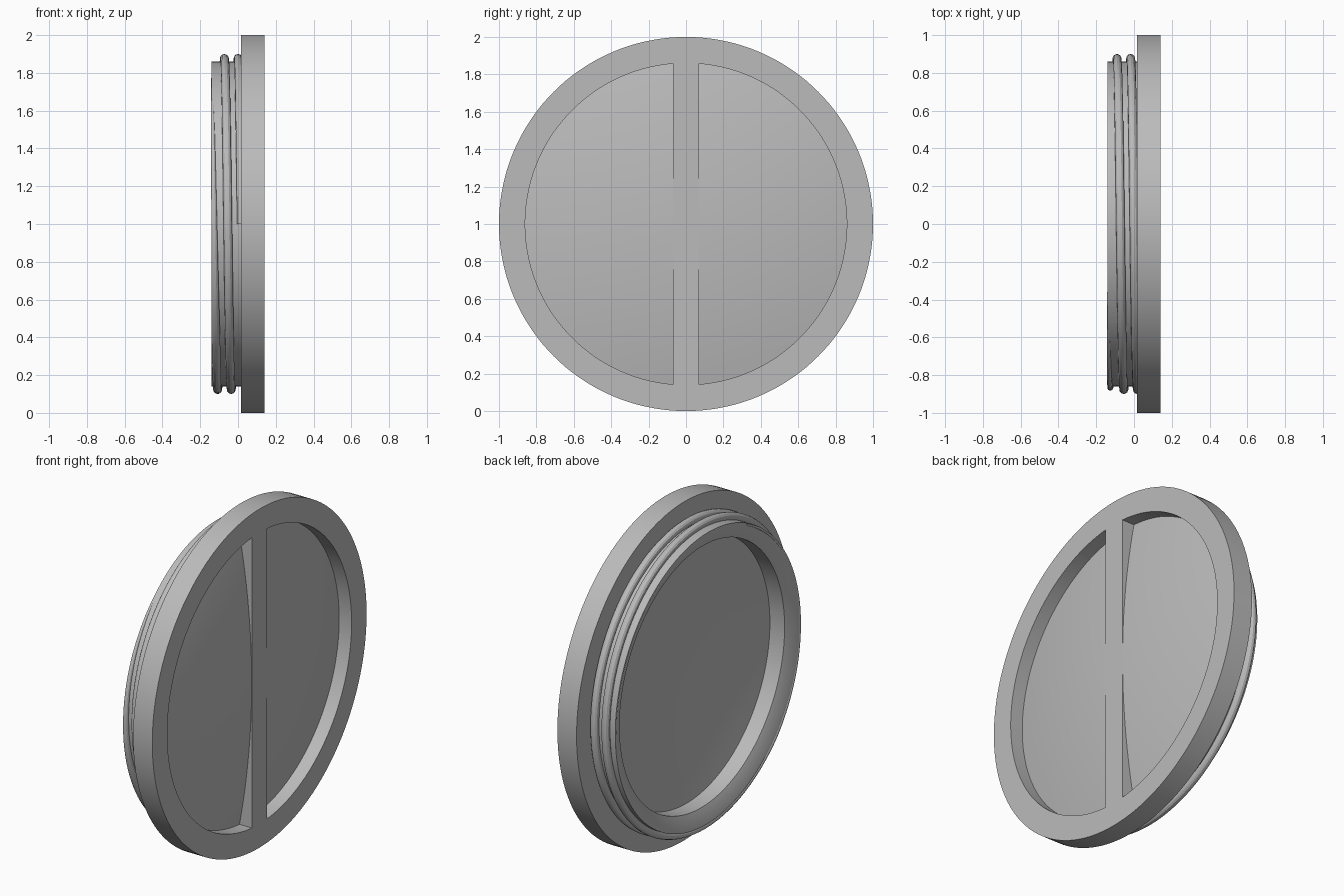
import bpy
import bmesh
from math import sin, cos, tau, radians
from mathutils import Matrix, Vector

cube = bpy.data.objects.get("Cube")
if cube:
    bpy.data.objects.remove(cube, do_unlink=True)

GREY = (0.5, 0.5, 0.5, 1)
grey = bpy.data.materials.new("plain grey")
grey.use_nodes = True
grey.diffuse_color = GREY
grey.node_tree.nodes["Principled BSDF"].inputs["Base Color"].default_value = GREY

CENTRE = Vector((0, 0, 1))
FACE, REAR, SHOULDER = 0.14, -0.14, 0.015
NECK, BORE = 0.86, 0.77


def finish(obj):
    obj.data.materials.append(grey)
    bpy.ops.object.select_all(action="DESELECT")
    obj.select_set(True)
    bpy.context.view_layer.objects.active = obj
    bpy.ops.object.shade_smooth_by_angle(angle=radians(25))


def mesh_object(name, bm):
    bmesh.ops.recalc_face_normals(bm, faces=bm.faces)
    mesh = bpy.data.meshes.new(name)
    bm.to_mesh(mesh)
    bm.free()
    obj = bpy.data.objects.new(name, mesh)
    obj.location = CENTRE
    bpy.context.collection.objects.link(obj)
    finish(obj)


def dome(top, radius, steps=12):
    """Shallow dome profile from its centre to its edge, as (x, radius)."""
    return [(top - 0.08 * (radius * i / steps / NECK) ** 2, radius * i / steps)
            for i in range(steps + 1)]


# Cap body: hollow neck, wide flange and domed web, turned about the x axis
profile = dome(0.055, BORE)
profile += [(-0.105, BORE), (REAR, NECK - 0.01), (REAR, NECK), (SHOULDER, NECK),
            (SHOULDER, 1), (FACE, 1), (FACE, NECK)]
profile += reversed(dome(0.139, NECK))
bm = bmesh.new()
verts = [bm.verts.new((x, 0, r)) for x, r in profile]
edges = [bm.edges.new(pair) for pair in zip(verts, verts[1:])]
bmesh.ops.spin(bm, geom=verts + edges, cent=(0, 0, 0), axis=(1, 0, 0),
               angle=tau, steps=144, use_merge=True)
bmesh.ops.remove_doubles(bm, verts=bm.verts, dist=1e-4)
mesh_object("cap_body", bm)

# Grip bar across the recess, flush with the flange face
bm = bmesh.new()
bmesh.ops.create_cube(bm, size=1, matrix=Matrix.Translation((0.1, 0, 0))
                      @ Matrix.Diagonal((0.08, 0.14, 2 * NECK, 1)))
mesh_object("grip_bar", bm)

# Screw thread: a round helix that sinks into the neck at its free end
PITCH, START, END, STEPS = 0.072, -0.25, 1.93, 280
curve = bpy.data.curves.new("screw_thread", "CURVE")
curve.dimensions = "3D"
curve.bevel_depth = 0.023
curve.bevel_resolution = 4
spline = curve.splines.new("POLY")
spline.points.add(STEPS)
for i, point in enumerate(spline.points):
    turn = START + (END - START) * i / STEPS
    fade = min(1, (END - turn) / 0.3)
    r = NECK - 0.01 + 0.027 * fade
    point.co = (-PITCH * turn, r * sin(tau * turn), r * cos(tau * turn), 1)
    point.radius = 0.2 + 0.8 * fade
thread = bpy.data.objects.new("screw_thread", curve)
thread.location = CENTRE
bpy.context.collection.objects.link(thread)
bpy.ops.object.select_all(action="DESELECT")
thread.select_set(True)
bpy.context.view_layer.objects.active = thread
bpy.ops.object.convert(target="MESH")
finish(bpy.context.view_layer.objects.active)
